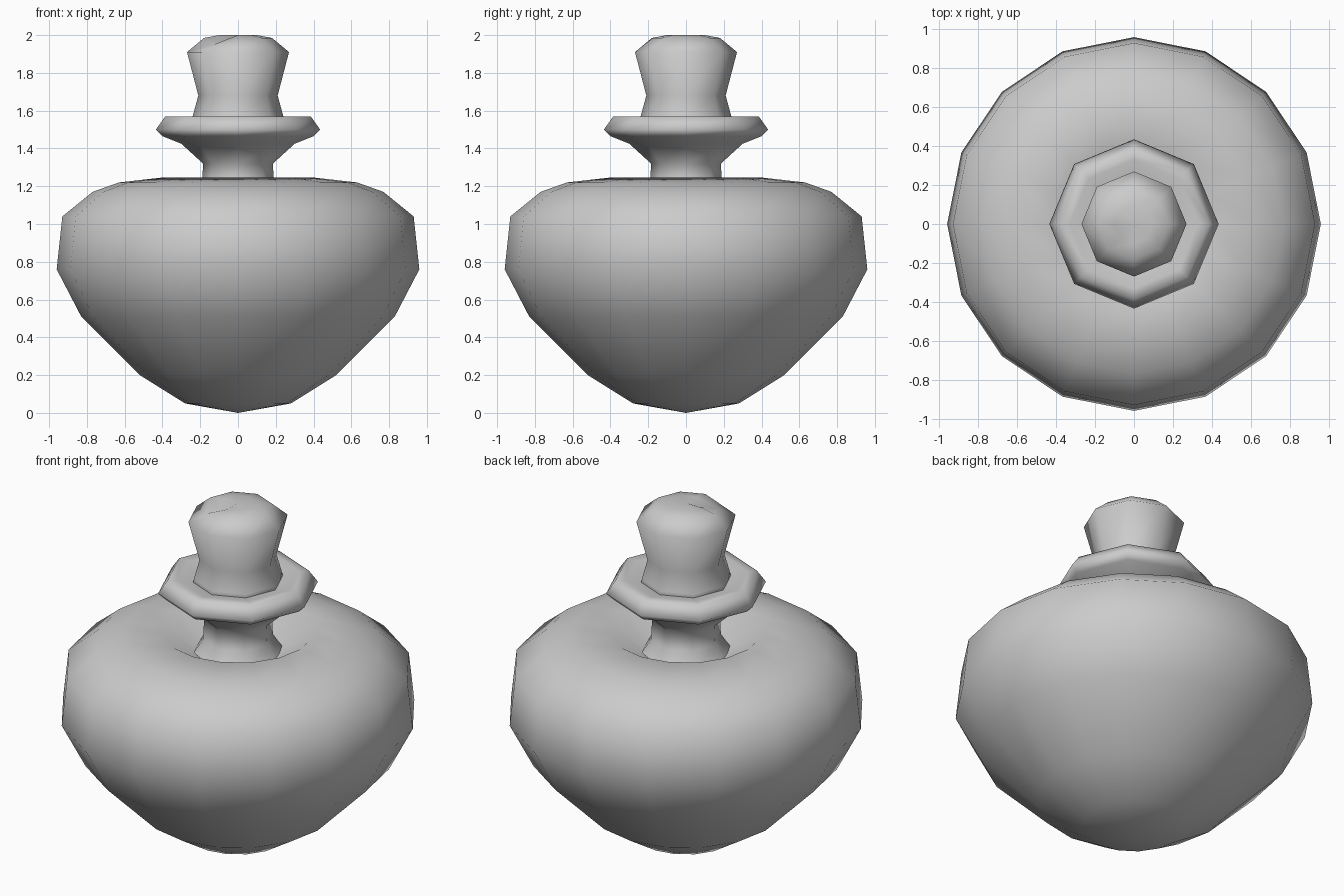
import bpy, bmesh, math

if "Cube" in bpy.data.objects:
    bpy.data.objects.remove(bpy.data.objects["Cube"])


def lathe(name, profile, sides):
    """Revolve an (r, z) profile about z; r = 0 makes a single pole vertex."""
    bm = bmesh.new()
    rings = []
    for r, z in profile:
        if r == 0:
            rings.append([bm.verts.new((0, 0, z))])
        else:
            rings.append([bm.verts.new((r * math.cos(2 * math.pi * i / sides),
                                        r * math.sin(2 * math.pi * i / sides), z))
                          for i in range(sides)])
    for a, b in zip(rings, rings[1:]):
        for i in range(sides):
            j = (i + 1) % sides
            if len(a) == 1:
                bm.faces.new((a[0], b[j], b[i]))
            elif len(b) == 1:
                bm.faces.new((a[i], a[j], b[0]))
            else:
                bm.faces.new((a[i], a[j], b[j], b[i]))
    mesh = bpy.data.meshes.new(name)
    bm.to_mesh(mesh)
    bm.free()
    mesh.shade_smooth()
    obj = bpy.data.objects.new(name, mesh)
    bpy.context.collection.objects.link(obj)
    return obj


# Round flask body, with a sunken dip around the neck
lathe("flask_body", [(0, 0), (0.28, 0.05), (0.52, 0.2), (0.83, 0.51), (0.96, 0.76),
                     (0.93, 1.04), (0.77, 1.17), (0.63, 1.22), (0.41, 1.245),
                     (0.23, 1.13), (0.15, 1.13)], 16)

# Neck flaring into the lip
lathe("neck_and_lip", [(0.25, 1.12), (0.19, 1.21), (0.185, 1.32), (0.30, 1.425),
                       (0.40, 1.465), (0.435, 1.50), (0.385, 1.57), (0.33, 1.57),
                       (0.20, 1.54)], 8)

# Cork stopper
cork = lathe("cork", [(0, 1.5), (0.25, 1.52), (0.24, 1.57), (0.21, 1.68), (0.27, 1.91),
                      (0.18, 1.985), (0.10, 2.0), (0, 2.0)], 8)

# Small chip in one corner of the cork top
for v in cork.data.vertices:
    if v.co.z > 1.95 and v.co.x < -0.05 and v.co.y < -0.05:
        v.co.z -= 0.035
